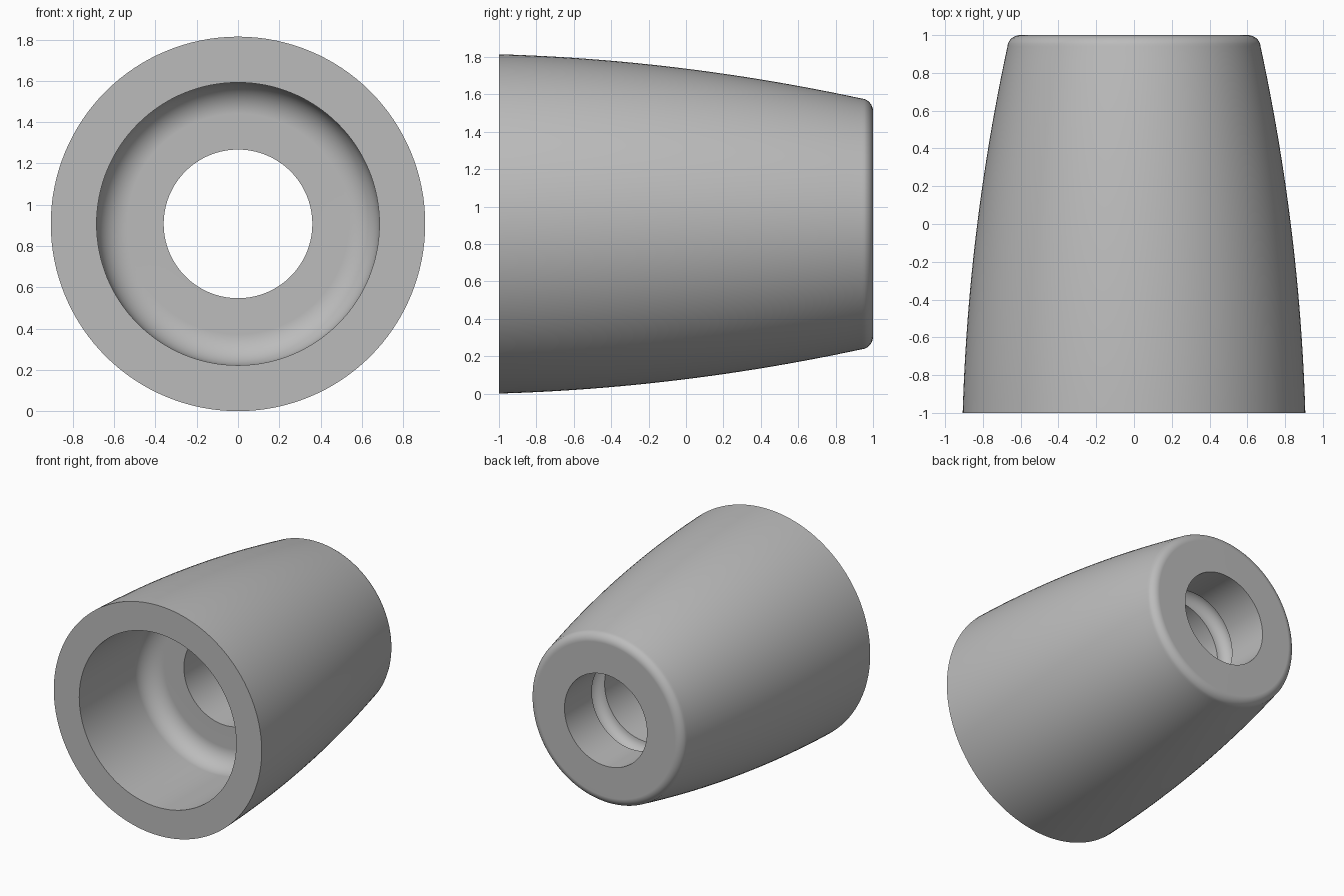
import bpy, bmesh
from math import sin, cos, pi, radians
from mathutils import Vector

if "Cube" in bpy.data.objects:
    bpy.data.objects.remove(bpy.data.objects["Cube"], do_unlink=True)

RADIUS = 0.907      # outer radius at the front rim
BORE = 0.685        # wide front socket
HOLE = 0.36         # narrow through hole
FLOOR = -0.16       # socket floor
GROOVE_FRONT, GROOVE_BACK = 0.5, 0.66


def arc(y, r, size, start, end, steps):
    """Points (y, r) on an arc; the angle runs from outward to +y."""
    angles = [radians(start + (end - start) * i / steps) for i in range(steps + 1)]
    return [(y + size * sin(a), r + size * cos(a)) for a in angles]


def outer_radius(y):
    t = y + 1
    return RADIUS - 0.029 * t - 0.048 * t * t


# Outer bulging wall, then the rounded back edge
profile = []
steps = 24
for i in range(steps + 1):
    y = -1 + 1.94 * i / steps
    profile.append((y, outer_radius(y)))
profile += arc(0.93, 0.602, 0.07, 20, 90, 7)

# Through hole with a round internal groove
half = (GROOVE_BACK - GROOVE_FRONT) / 2
profile.append((1, HOLE))
profile += arc(GROOVE_FRONT + half, HOLE, half, 90, -90, 14)

# Socket floor, its rounded corner and the socket wall
fillet = 0.15
profile.append((FLOOR, HOLE))
profile += arc(FLOOR - fillet, BORE - fillet, fillet, 90, 0, 10)
profile.append((-1, BORE))

# Revolve the closed profile about the long axis
bm = bmesh.new()
verts = [bm.verts.new((0, y, r)) for y, r in profile]
edges = [bm.edges.new((a, b)) for a, b in zip(verts, verts[1:] + verts[:1])]
bmesh.ops.spin(bm, geom=verts + edges, cent=Vector((0, 0, 0)), axis=Vector((0, 1, 0)),
               angle=2 * pi, steps=128, use_merge=True)
bmesh.ops.remove_doubles(bm, verts=bm.verts, dist=0.0005)
bmesh.ops.recalc_face_normals(bm, faces=bm.faces)
bmesh.ops.translate(bm, verts=bm.verts, vec=(0, 0, RADIUS))

mesh = bpy.data.meshes.new("tapered_sleeve")
bm.to_mesh(mesh)
bm.free()
sleeve = bpy.data.objects.new("tapered_sleeve", mesh)
bpy.context.collection.objects.link(sleeve)

# Plain grey material
grey = bpy.data.materials.new("plain_grey")
grey.use_nodes = True
colour = (0.5, 0.5, 0.5, 1)
grey.diffuse_color = colour
grey.node_tree.nodes["Principled BSDF"].inputs["Base Color"].default_value = colour
mesh.materials.append(grey)

# Smooth walls, crisp rims, flat end faces
bpy.ops.object.select_all(action="DESELECT")
sleeve.select_set(True)
bpy.context.view_layer.objects.active = sleeve
bpy.ops.object.shade_smooth_by_angle(angle=radians(35))
weighted = sleeve.modifiers.new("flat_ends", "WEIGHTED_NORMAL")
weighted.keep_sharp = True
